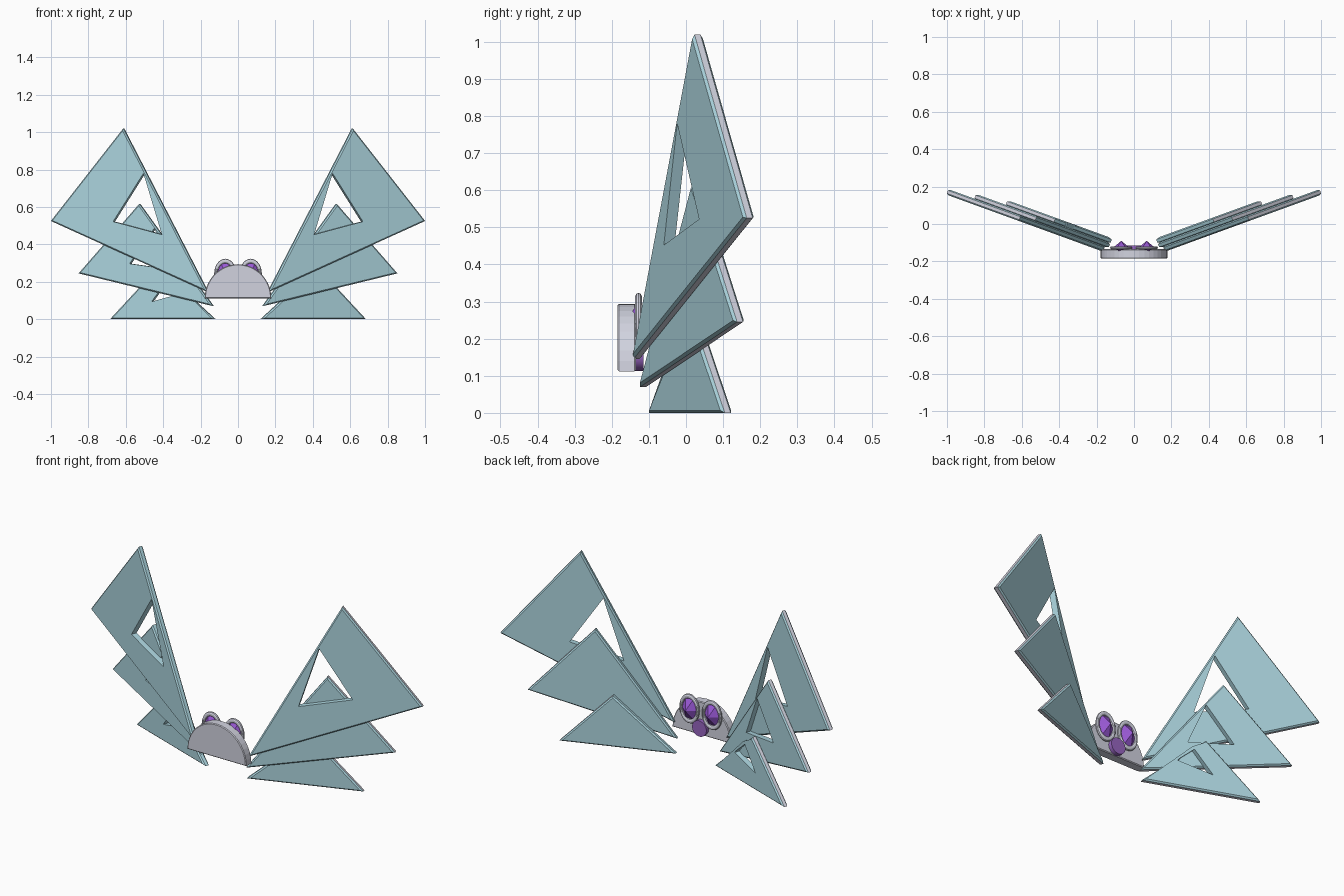
import bpy, bmesh, math
from mathutils import Vector

cube = bpy.data.objects.get("Cube")
if cube:
    bpy.data.objects.remove(cube)


def material(name, rgb):
    m = bpy.data.materials.new(name)
    m.use_nodes = True
    m.diffuse_color = (*rgb, 1)
    m.node_tree.nodes["Principled BSDF"].inputs["Base Color"].default_value = (*rgb, 1)
    return m


TEAL = material("pale teal", (0.41, 0.66, 0.73))
GREY = material("lilac grey", (0.64, 0.65, 0.74))
GEM = material("gem violet", (0.32, 0.10, 0.67))
PLUM = material("soft purple", (0.31, 0.13, 0.53))


def make_object(name, bm, mats):
    bmesh.ops.recalc_face_normals(bm, faces=bm.faces)
    mesh = bpy.data.meshes.new(name)
    bm.to_mesh(mesh)
    bm.free()
    for m in mats:
        mesh.materials.append(m)
    ob = bpy.data.objects.new(name, mesh)
    bpy.context.collection.objects.link(ob)
    return ob


# Wing plates: swept-back triangles, some with a triangular window
SWEEP = math.radians(20)
THICK = 0.031


def wing_plate(name, side, offset, outline, window):
    bm = bmesh.new()
    back = Vector((-math.sin(SWEEP), math.cos(SWEEP), 0)) * THICK

    def loop(points, shift):
        verts = []
        for x, z in points:
            p = Vector((x, offset + x * math.tan(SWEEP), z)) + shift
            verts.append(bm.verts.new((p.x * side, p.y, p.z)))
        return verts

    fo, bo = loop(outline, Vector()), loop(outline, back)
    if window:
        fi, bi = loop(window, Vector()), loop(window, back)
    else:
        bm.faces.new(fo)
        bm.faces.new(bo)
    rims = []
    for i in range(3):
        j = (i + 1) % 3
        if window:
            bm.faces.new((fo[i], fo[j], fi[j], fi[i]))
            bm.faces.new((bo[i], bi[i], bi[j], bo[j]))
            bm.faces.new((fi[i], fi[j], bi[j], bi[i]))
        edge = bm.faces.new((fo[i], bo[i], bo[j], fo[j]))
        # Lower and outer edges are grey, the inner long edge is teal
        edge.material_index = 1 if i < 2 else 0
        rims += [bm.edges.get((fo[i], fo[j])), bm.edges.get((bo[i], bo[j]))]
    bmesh.ops.recalc_face_normals(bm, faces=bm.faces)
    bmesh.ops.bevel(bm, geom=rims, offset=0.007, segments=1,
                    affect='EDGES', material=0)
    make_object(name, bm, (TEAL, GREY))


# Each outline runs root, outer corner, tip
PLATES = {
    "upper": (-0.208, ((0.165, 0.145), (1.003, 0.525), (0.616, 1.02)),
              ((0.407, 0.452), (0.668, 0.522), (0.506, 0.78))),
    "middle": (-0.180, ((0.137, 0.07), (0.855, 0.245), (0.53, 0.617)),
               ((0.36, 0.265), (0.58, 0.297), (0.447, 0.487))),
    "lower": (-0.152, ((0.127, 0.0), (0.687, 0.0), (0.43, 0.277)),
              ((0.294, 0.14), (0.462, 0.094), (0.364, 0.23))),
}
for side, label in ((1, "left"), (-1, "right")):
    for level, (offset, outline, window) in PLATES.items():
        # On the left wing only the upper plate is pierced
        pierced = side < 0 or level == "upper"
        wing_plate(f"{label}_{level}_wing", side, offset, outline,
                   window if pierced else None)

# Half-disc body
bm = bmesh.new()
N = 20
arc = [bm.verts.new((0.178 * math.cos(math.pi * i / N), -0.185,
                     0.112 + 0.182 * math.sin(math.pi * i / N))) for i in range(N + 1)]
front = bm.faces.new(arc)
ext = bmesh.ops.extrude_face_region(bm, geom=[front], use_keep_orig=True)
bmesh.ops.translate(bm, vec=(0, 0.05, 0),
                    verts=[v for v in ext["geom"] if isinstance(v, bmesh.types.BMVert)])
bmesh.ops.recalc_face_normals(bm, faces=bm.faces)
caps = [e for e in bm.edges if abs(e.verts[0].co.y - e.verts[1].co.y) < 0.001]
bmesh.ops.bevel(bm, geom=caps, offset=0.004, segments=1, affect='EDGES')
make_object("body", bm, (GREY,))

# Oval eye rings with faceted gems
for side, label in ((1, "left"), (-1, "right")):
    centre = (side * 0.068, -0.128, 0.243)
    bpy.ops.mesh.primitive_torus_add(major_segments=32, minor_segments=10,
                                     major_radius=0.05, minor_radius=0.0095,
                                     location=centre, rotation=(math.pi / 2, 0, 0))
    ring = bpy.context.object
    ring.name = f"{label}_eye_ring"
    ring.scale = (1, 1.35, 1)
    ring.data.materials.append(GREY)
    bpy.ops.object.shade_smooth_by_angle()

    bm = bmesh.new()
    tips = [bm.verts.new((centre[0], centre[1] + d, centre[2])) for d in (-0.036, 0.038)]
    girdle = [bm.verts.new((centre[0] + 0.046 * math.cos(a), centre[1],
                            centre[2] + 0.064 * math.sin(a)))
              for a in (math.tau * k / 6 for k in range(6))]
    for k in range(6):
        for tip in tips:
            bm.faces.new((girdle[k], girdle[(k + 1) % 6], tip))
    make_object(f"{label}_eye_gem", bm, (GEM,))

# Round disc below the eyes
bpy.ops.mesh.primitive_cylinder_add(vertices=32, radius=0.043, depth=0.03,
                                    location=(0, -0.129, 0.156),
                                    rotation=(math.pi / 2, 0, 0))
nose = bpy.context.object
nose.name = "nose_disc"
nose.data.materials.append(PLUM)
bpy.ops.object.shade_smooth_by_angle()
